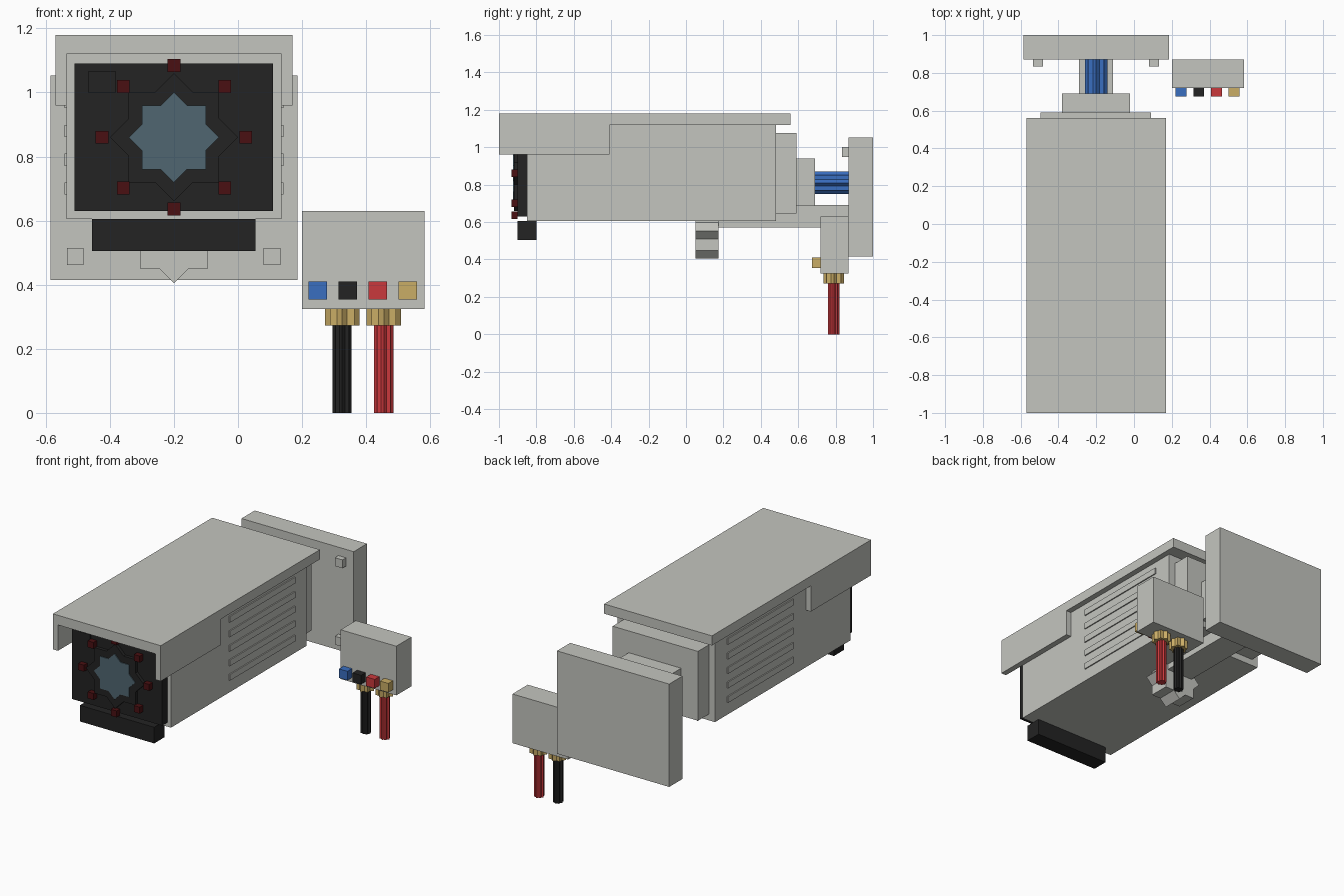
import bpy, bmesh, math
from mathutils import Matrix

if "Cube" in bpy.data.objects:
    bpy.data.objects.remove(bpy.data.objects["Cube"])


def material(name, r, g, b):
    def lin(c):
        c /= 255
        return c / 12.92 if c < 0.04045 else ((c + 0.055) / 1.055) ** 2.4
    m = bpy.data.materials.new(name)
    m.diffuse_color = (lin(r), lin(g), lin(b), 1)
    m.use_nodes = True
    m.node_tree.nodes["Principled BSDF"].inputs["Base Color"].default_value = m.diffuse_color
    return m


GREY = material("light grey", 196, 197, 191)
BLACK = material("black", 35, 35, 35)
BLUE = material("blue", 58, 110, 192)
RED = material("red", 202, 56, 60)
GOLD = material("gold", 202, 173, 102)
DARK_RED = material("dark red", 74, 16, 18)
GLASS = material("blue grey glass", 80, 102, 113)


def finish(name, bm, mat):
    bmesh.ops.recalc_face_normals(bm, faces=bm.faces)
    me = bpy.data.meshes.new(name)
    bm.to_mesh(me)
    bm.free()
    me.materials.append(mat)
    ob = bpy.data.objects.new(name, me)
    bpy.context.collection.objects.link(ob)
    return ob


def box(name, mat, x, y, z):
    """Box from (min, max) ranges."""
    bm = bmesh.new()
    bmesh.ops.create_cube(bm, size=1)
    for v in bm.verts:
        for i, (a, b) in enumerate((x, y, z)):
            v.co[i] = a if v.co[i] < 0 else b
    return finish(name, bm, mat)


def star_prism(name, mat, center, radius, span, axis):
    """Eight-pointed prism; center holds the two cross-axis coordinates."""
    bm = bmesh.new()
    ring = []
    for i in range(16):
        r = radius if i % 2 == 0 else radius * 0.7654
        a = i * math.pi / 8
        u, w = center[0] + r * math.cos(a), center[1] + r * math.sin(a)
        ring.append(bm.verts.new((u, w, span[0]) if axis == 'Z' else (u, span[0], w)))
    face = bm.faces.new(ring)
    new = bmesh.ops.extrude_face_region(bm, geom=[face])["geom"]
    d = span[1] - span[0]
    bmesh.ops.translate(bm, vec=(0, 0, d) if axis == 'Z' else (0, d, 0),
                        verts=[v for v in new if isinstance(v, bmesh.types.BMVert)])
    return finish(name, bm, mat)


CX, CZ = -0.2, 0.86  # lens axis

# Housing and stepped rear caps
box("housing", GREY, (-0.535, 0.135), (-0.85, 0.48), (0.605, 1.12))
box("rear_cap", GREY, (-0.495, 0.09), (0.48, 0.59), (0.645, 1.075))
box("rear_block", GREY, (-0.38, -0.02), (0.59, 0.69), (0.685, 0.94))

# Sun hood with front side skirts
box("hood_top", GREY, (-0.57, 0.17), (-1, 0.56), (1.12, 1.18))
for side in (-1, 1):
    xs = sorted((CX + side * 0.335, CX + side * 0.37))
    box("hood_skirt", GREY, xs, (-1, -0.41), (0.96, 1.12))
    # Side vent slats
    xs = sorted((CX + side * 0.32, CX + side * 0.342))
    for i in range(5):
        z = 0.70 + i * 0.09
        box("vent_slat", GREY, xs, (-0.28, 0.36), (z - 0.019, z + 0.019))

# Front face, lens and lamps
box("front_plate", BLACK, (-0.51, 0.11), (-0.90, -0.85), (0.63, 1.09))
box("sensor_plate", BLACK, (-0.468, -0.38), (-0.906, -0.90), (1.0, 1.065))
star_prism("lens_ring", BLACK, (CX, CZ), 0.2, (-0.92, -0.89), 'Y')
star_prism("lens_glass", GLASS, (CX, CZ), 0.141, (-0.925, -0.918), 'Y')
for i in range(8):
    a = i * math.pi / 4
    x, z = CX + 0.224 * math.cos(a), CZ + 0.224 * math.sin(a)
    box("lamp", DARK_RED, (x - 0.02, x + 0.02), (-0.933, -0.90), (z - 0.02, z + 0.02))
box("lower_bar", BLACK, (-0.455, 0.055), (-0.90, -0.80), (0.505, 0.605))

# Mounting arm, pivot and blue cable
box("mount_arm", GREY, (-0.29, -0.11), (0.10, 0.87), (0.57, 0.69))
star_prism("pivot", GREY, (CX, 0.553), 0.148, (0.05, 0.175), 'Y')
star_prism("blue_cable", BLUE, (CX, 0.81), 0.06, (0.69, 0.87), 'Y')

# Wall plate with four bolts
box("wall_plate", GREY, (-0.585, 0.185), (0.87, 1.0), (0.415, 1.053))
for x in (-0.508, 0.106):
    for z in (0.488, 0.975):
        box("bolt", GREY, (x - 0.026, x + 0.026), (0.835, 0.87), (z - 0.026, z + 0.026))

# Junction box with coloured terminals
box("junction_box", GREY, (0.2, 0.582), (0.72, 0.87), (0.325, 0.63))
for i, mat in enumerate((BLUE, BLACK, RED, GOLD)):
    x = 0.249 + i * 0.0937
    box("terminal", mat, (x - 0.029, x + 0.029), (0.675, 0.72), (0.354, 0.41))

# Hanging cables with glands
for x, mat in ((0.325, BLACK), (0.455, RED)):
    star_prism("cable_gland", GOLD, (x, 0.79), 0.054, (0.272, 0.325), 'Z')
    star_prism("cable", mat, (x, 0.79), 0.03, (0, 0.28), 'Z')
